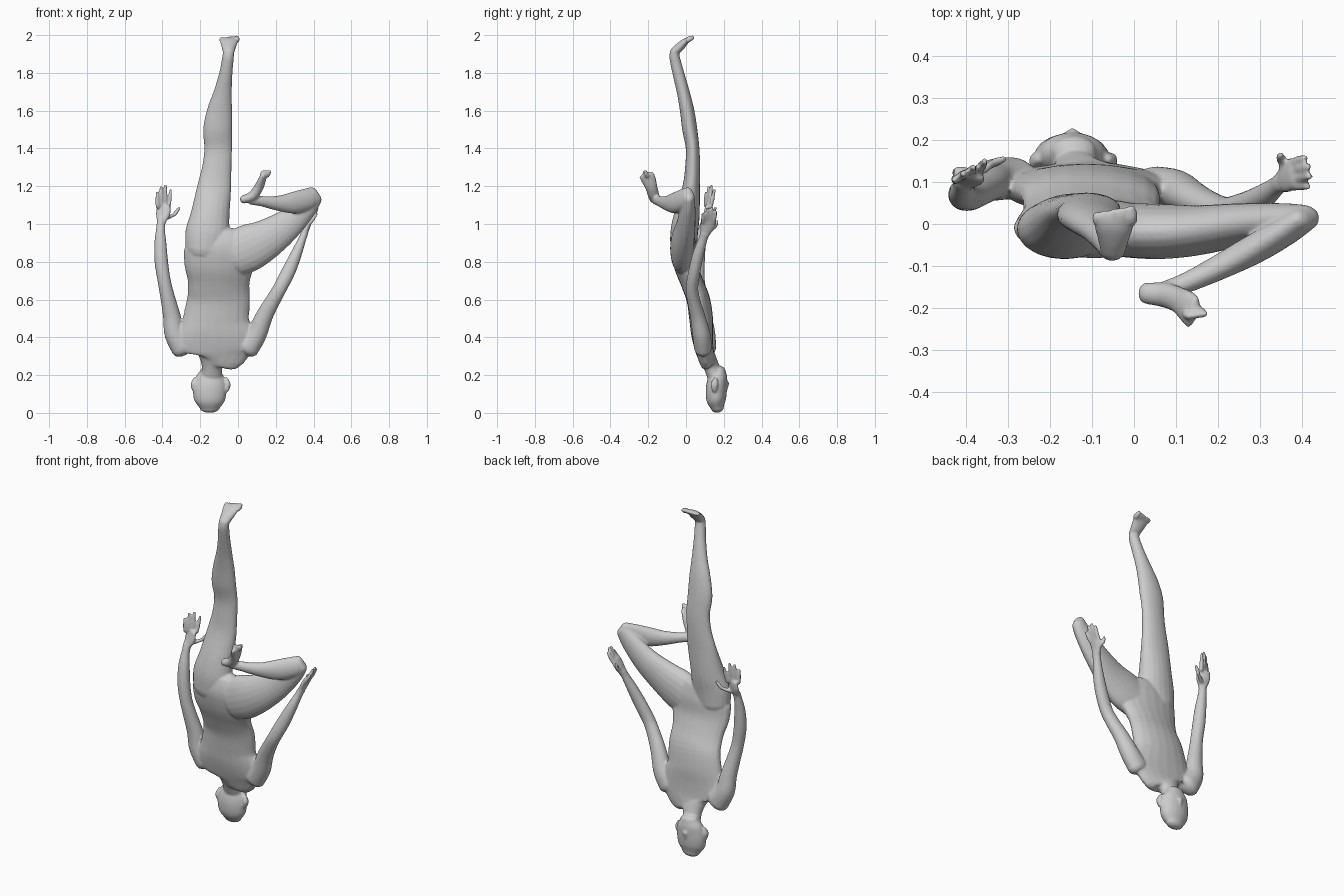
import bpy, bmesh, math
from mathutils import Vector

bm = bmesh.new()
SIDES = 20


def spline(rows, steps=4):
    """Catmull-Rom interpolation of (x, y, z, half_width, half_depth) rows."""
    out = []
    n = len(rows)
    for i in range(n - 1):
        p = [rows[max(i - 1, 0)], rows[i], rows[i + 1], rows[min(i + 2, n - 1)]]
        for s in range(steps):
            t = s / steps
            out.append([0.5 * (2 * b + (c - a) * t + (2 * a - 5 * b + 4 * c - d) * t * t
                               + (3 * b - a - 3 * c + d) * t ** 3)
                        for a, b, c, d in zip(*p)])
    return out + [list(rows[-1])]


def loft(rows, depth=(0, 1, 0)):
    """Tube of elliptical sections with rounded ends."""
    rows = spline(rows)
    pts = [Vector(r[:3]) for r in rows]
    secs = []
    for i, r in enumerate(rows):
        tan = (pts[min(i + 1, len(pts) - 1)] - pts[max(i - 1, 0)]).normalized()
        secs.append((pts[i], tan, r[3], r[4]))

    def cap(sec, sign):
        p, t, w, d = sec
        return [(p + t * sign * math.sin(a) * min(w, d) * 0.8, t, w * math.cos(a), d * math.cos(a))
                for a in (0.5, 1.0, 1.4)]

    secs = cap(secs[0], -1)[::-1] + secs + cap(secs[-1], 1)
    rings = []
    for p, t, w, d in secs:
        dv = Vector(depth)
        dv = (dv - t * dv.dot(t)).normalized()
        wv = dv.cross(t)
        rings.append([bm.verts.new(p + wv * w * math.cos(a) + dv * d * math.sin(a))
                      for a in (2 * math.pi * k / SIDES for k in range(SIDES))])
    for a, b in zip(rings, rings[1:]):
        for k in range(SIDES):
            j = (k + 1) % SIDES
            bm.faces.new((a[k], a[j], b[j], b[k]))
    bm.faces.new(rings[0][::-1])
    bm.faces.new(rings[-1])


def finger(a, b, r=0.011):
    a, b = Vector(a), Vector(b)
    loft([(*a, r, r), (*a.lerp(b, 0.5), r, r), (*b, r * 0.75, r * 0.75)], (0.3, 1, 0.1))


# torso, from neck up to the hips
loft([(-.14, .15, .20, .055, .04), (-.135, .128, .262, .064, .042), (-.12, .108, .298, .155, .045),
      (-.118, .095, .345, .215, .05), (-.115, .085, .42, .205, .058), (-.115, .08, .50, .176, .063),
      (-.103, .065, .60, .167, .062), (-.102, .032, .69, .164, .06), (-.10, .0, .78, .185, .064),
      (-.095, -.012, .87, .19, .07), (-.10, -.012, .93, .14, .06)])

# head, nose and ears
loft([(-.15, .166, .028, .055, .035), (-.15, .16, .065, .081, .051), (-.15, .16, .11, .089, .056),
      (-.148, .163, .15, .087, .055), (-.146, .17, .19, .076, .049), (-.144, .174, .22, .055, .038)])
loft([(-.148, .208, .11, .010, .008), (-.147, .217, .158, .016, .012)])
for s in (-1, 1):
    loft([(-.145 + s * .085, .15, .12, .012, .014), (-.145 + s * .093, .15, .15, .013, .02),
          (-.145 + s * .083, .155, .18, .01, .012)])

# straight leg
loft([(-.175, -.012, .86, .105, .07), (-.162, -.01, .95, .117, .073), (-.147, .005, 1.05, .103, .068),
      (-.125, .028, 1.2, .09, .046), (-.112, .035, 1.3, .078, .04), (-.105, .035, 1.4, .074, .036),
      (-.108, .02, 1.5, .077, .04), (-.097, .006, 1.6, .067, .038), (-.08, -.015, 1.7, .048, .034),
      (-.064, -.041, 1.8, .035, .031), (-.053, -.06, 1.88, .031, .028), (-.05, -.06, 1.91, .03, .025)])

# straight leg's foot and toes
sole = (0, -.65, .75)
loft([(-.05, -.066, 1.908, .03, .022), (-.049, -.035, 1.935, .038, .024),
      (-.048, -.008, 1.962, .047, .019), (-.047, .01, 1.975, .049, .014)], sole)
for i in range(5):
    x = -.09 + i * .021
    finger((x, .008, 1.974), (x, .024 + .003 * i, 1.98 + .002 * i), .011 + .001 * i)

# bent leg: thigh, then shin folded across the back
loft([(-.02, -.015, .84, .12, .065), (.06, -.018, .875, .125, .066), (.15, -.015, .92, .107, .06),
      (.26, .0, .995, .083, .05), (.355, .01, 1.085, .062, .04), (.405, .014, 1.145, .045, .032)])
loft([(.405, .012, 1.15, .05, .03), (.36, -.018, 1.13, .058, .034), (.29, -.058, 1.112, .057, .036),
      (.21, -.1, 1.11, .04, .031), (.13, -.138, 1.12, .028, .025), (.07, -.16, 1.128, .026, .022)])

# bent leg's foot and toes
sole = (-.7, 0, .55)
loft([(.028, -.165, 1.13, .026, .022), (.075, -.17, 1.147, .03, .026), (.108, -.182, 1.19, .032, .025),
      (.128, -.198, 1.235, .04, .02), (.14, -.21, 1.26, .042, .014)], sole)
for i in range(5):
    o = -.032 + i * .016
    a = Vector((.14, -.21, 1.255)) + Vector((.55, -.45, .0)) * o * .9 + Vector((0, .5, 0)) * o
    finger(a, a + Vector((.008 + .0015 * i, -.008, .024)), .011)

# left-hand arm
loft([(-.29, .11, .345, .065, .05), (-.335, .105, .42, .055, .05), (-.35, .095, .51, .047, .042),
      (-.372, .078, .61, .039, .037), (-.391, .066, .70, .035, .034), (-.406, .066, .80, .036, .034),
      (-.411, .075, .90, .032, .03), (-.41, .09, .98, .023, .022), (-.405, .1, 1.02, .026, .018)])
loft([(-.407, .098, 1.01, .024, .016), (-.397, .112, 1.05, .04, .017), (-.393, .12, 1.095, .04, .013)],
     (.35, 1, 0))
for a, b in (((-.426, .107, 1.09), (-.428, .105, 1.165)), ((-.407, .116, 1.1), (-.407, .12, 1.196)),
             ((-.388, .124, 1.1), (-.384, .135, 1.203)), ((-.367, .131, 1.09), (-.356, .15, 1.18)),
             ((-.38, .118, 1.03), (-.335, .145, 1.05)), ((-.338, .144, 1.048), (-.311, .155, 1.085))):
    finger(a, b)

# right-hand arm
loft([(.05, .09, .345, .062, .048), (.098, .082, .415, .054, .048), (.138, .062, .51, .046, .04),
      (.182, .042, .59, .04, .035), (.222, .032, .66, .037, .033), (.268, .045, .75, .037, .032),
      (.308, .065, .84, .03, .03), (.34, .09, .92, .021, .024), (.352, .1, .95, .02, .026)])
loft([(.35, .1, .945, .017, .026), (.366, .112, .985, .016, .038), (.382, .122, 1.02, .013, .04)])
for a, b in (((.385, .09, 1.01), (.416, .09, 1.055)), ((.386, .11, 1.02), (.42, .113, 1.082)),
             ((.385, .129, 1.02), (.417, .137, 1.085)), ((.382, .148, 1.015), (.408, .158, 1.068)),
             ((.36, .125, .965), (.35, .155, .985)), ((.35, .154, .985), (.35, .165, 1.015))):
    finger(a, b)

# fuse everything into one smooth skin
bmesh.ops.recalc_face_normals(bm, faces=bm.faces)
mesh = bpy.data.meshes.new("body")
bm.to_mesh(mesh)
bm.free()
body = bpy.data.objects.new("body", mesh)
bpy.context.collection.objects.link(body)
fuse = body.modifiers.new("fuse", 'REMESH')
fuse.mode = 'VOXEL'
fuse.voxel_size = 0.006
fuse.use_smooth_shade = True
soft = body.modifiers.new("soften", 'SMOOTH')
soft.factor = 0.5
soft.iterations = 6
